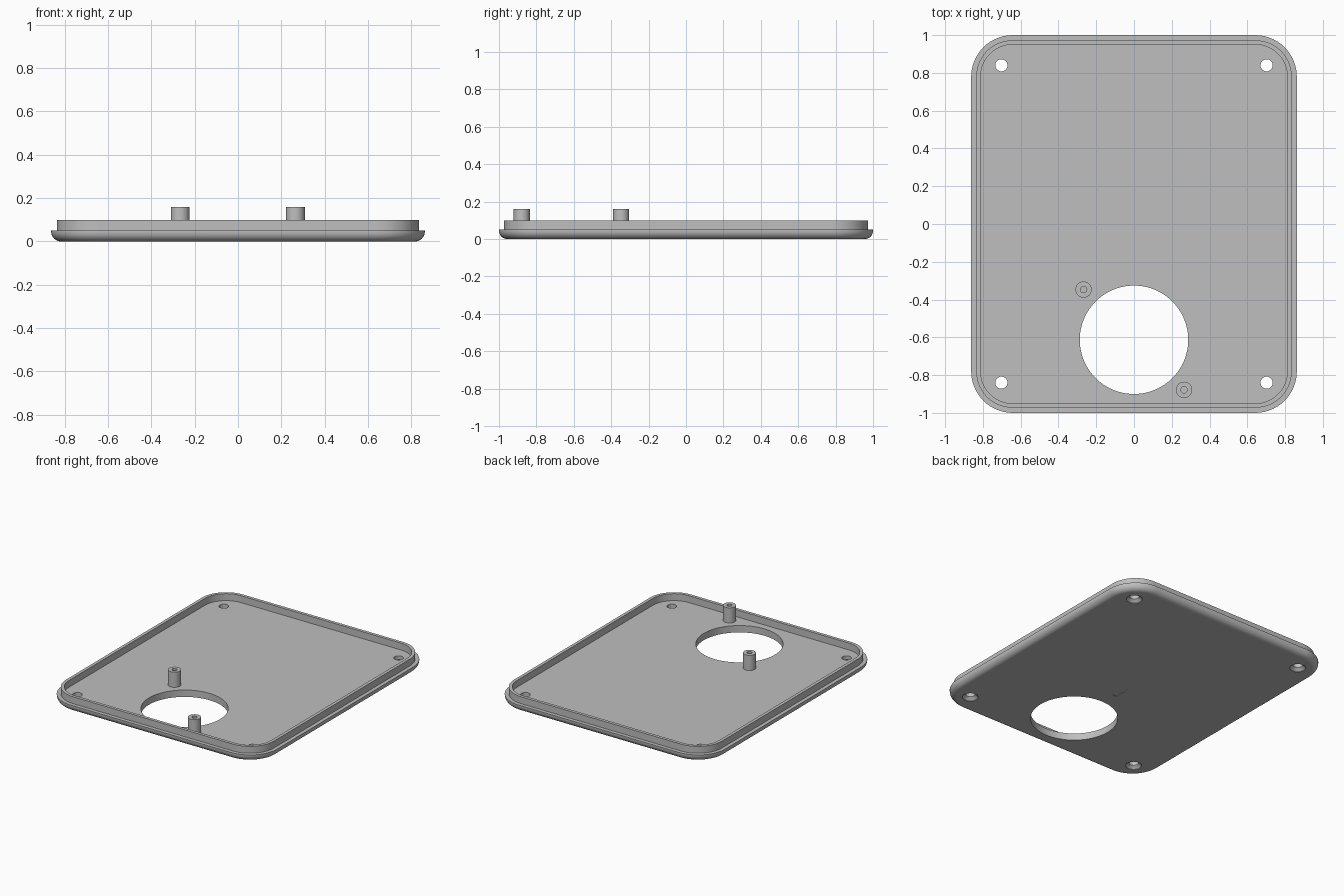
import bpy
import bmesh
from math import cos, sin, pi, radians

cube = bpy.data.objects.get("Cube")
if cube:
    bpy.data.objects.remove(cube, do_unlink=True)

HALF_X, HALF_Y, CORNER = 0.862, 1.0, 0.22
FLOOR, LIP_TOP, BOSS_TOP = 0.05, 0.10, 0.16

grey = bpy.data.materials.new("plain grey")
grey.use_nodes = True
grey.diffuse_color = (0.52, 0.52, 0.52, 1)
grey.node_tree.nodes["Principled BSDF"].inputs["Base Color"].default_value = (0.52, 0.52, 0.52, 1)


def rounded_rect(inset, z, steps=14):
    """Points of the plate outline, moved inward by inset."""
    r = CORNER - inset
    points = []
    for corner, (sx, sy) in enumerate([(1, 1), (-1, 1), (-1, -1), (1, -1)]):
        for i in range(steps + 1):
            a = (corner + i / steps) * pi / 2
            points.append((sx * (HALF_X - CORNER) + r * cos(a),
                           sy * (HALF_Y - CORNER) + r * sin(a), z))
    return points


def circle(radius, z, x, y, sides, arc=2 * pi, start=0):
    count = sides if arc == 2 * pi else sides + 1
    return [(x + radius * cos(start + arc * i / sides),
             y + radius * sin(start + arc * i / sides), z) for i in range(count)]


def loft(bm, rings):
    """Skin a stack of rings and cap both ends."""
    loops = [[bm.verts.new(p) for p in ring] for ring in rings]
    n = len(loops[0])
    for low, high in zip(loops, loops[1:]):
        for i in range(n):
            j = (i + 1) % n
            bm.faces.new((low[i], low[j], high[j], high[i]))
    bm.faces.new(loops[0][::-1])
    bm.faces.new(loops[-1])


def make_object(name, bm):
    bmesh.ops.recalc_face_normals(bm, faces=bm.faces[:])
    mesh = bpy.data.meshes.new(name)
    bm.to_mesh(mesh)
    bm.free()
    mesh.materials.append(grey)
    obj = bpy.data.objects.new(name, mesh)
    bpy.context.collection.objects.link(obj)
    return obj


def activate(obj):
    bpy.ops.object.select_all(action='DESELECT')
    obj.select_set(True)
    bpy.context.view_layer.objects.active = obj


def finish(obj):
    activate(obj)
    bpy.ops.object.shade_smooth_by_angle(angle=radians(30))
    weighted = obj.modifiers.new("flat_face_normals", 'WEIGHTED_NORMAL')
    weighted.keep_sharp = True


# Cover plate: rounded bottom edge, step, raised lip and recessed floor
FILLET = 0.045
profile = [(FILLET * (1 - sin(a)), FILLET * (1 - cos(a)))
           for a in [i * pi / 16 for i in range(9)]]
profile += [(0, FLOOR), (0.027, FLOOR), (0.027, LIP_TOP), (0.05, LIP_TOP), (0.05, FLOOR)]
bm = bmesh.new()
loft(bm, [rounded_rect(inset, z) for inset, z in profile])
plate = make_object("cover_plate", bm)

# Cutters: round opening, countersunk screw holes, half-round mark underneath
bm = bmesh.new()
loft(bm, [circle(0.287, z, 0, -0.613, 96) for z in (-0.1, 0.2)])
for sx in (-1, 1):
    for sy in (-1, 1):
        loft(bm, [circle(r, z, sx * 0.702, sy * 0.84, 32)
                  for r, z in ((0.053, -0.01), (0.053, 0.003), (0.032, 0.022), (0.032, 0.2))])
loft(bm, [circle(0.06, z, -0.03, -0.16, 20, pi, -pi / 2) for z in (-0.01, 0.004)])
cutter = make_object("hole_cutter", bm)
cutter.hide_render = True

cut = plate.modifiers.new("holes", 'BOOLEAN')
cut.operation = 'DIFFERENCE'
cut.solver = 'EXACT'
cut.object = cutter
activate(plate)
bpy.ops.object.modifier_apply(modifier=cut.name)
bpy.data.objects.remove(cutter, do_unlink=True)
finish(plate)

# Two standing bosses with blind screw holes
for name, x, y in (("right_boss", -0.267, -0.347), ("left_boss", 0.265, -0.878)):
    bm = bmesh.new()
    loft(bm, [circle(r, z, x, y, 32) for r, z in
              ((0.043, FLOOR - 0.005), (0.043, BOSS_TOP), (0.017, BOSS_TOP), (0.017, FLOOR + 0.01))])
    finish(make_object(name, bm))
